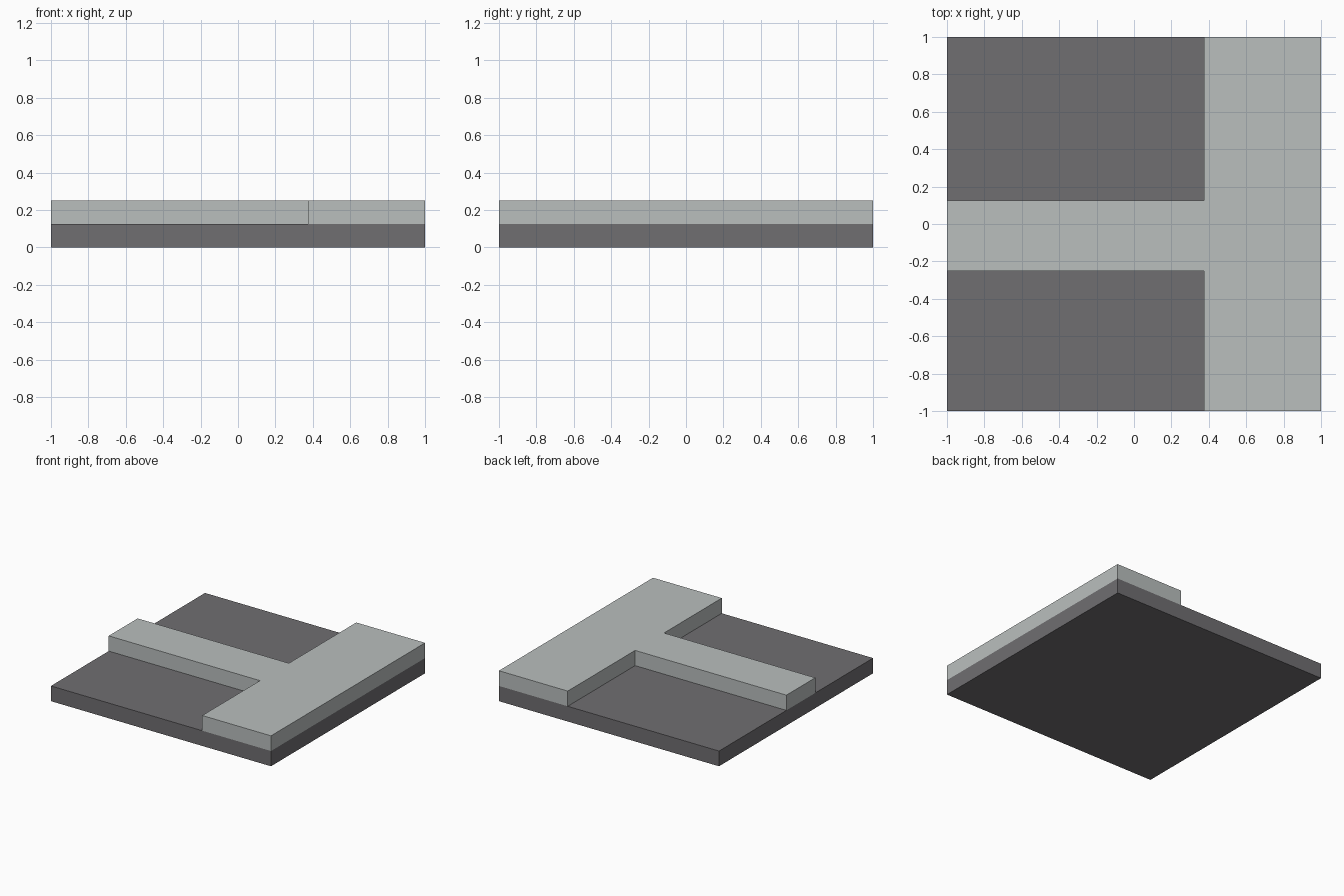
import bpy
import bmesh

cube = bpy.data.objects.get("Cube")
if cube:
    bpy.data.objects.remove(cube, do_unlink=True)


def make_material(name, color):
    mat = bpy.data.materials.new(name)
    mat.use_nodes = True
    mat.diffuse_color = color
    mat.node_tree.nodes["Principled BSDF"].inputs["Base Color"].default_value = color
    return mat


def make_slab(name, outline, bottom, top, mat):
    """Extrude a counter-clockwise outline from bottom to top."""
    bm = bmesh.new()
    face = bm.faces.new([bm.verts.new((x, y, bottom)) for x, y in outline])
    result = bmesh.ops.extrude_face_region(bm, geom=[face], use_keep_orig=True)
    raised = [v for v in result["geom"] if isinstance(v, bmesh.types.BMVert)]
    bmesh.ops.translate(bm, verts=raised, vec=(0, 0, top - bottom))
    bmesh.ops.recalc_face_normals(bm, faces=bm.faces)
    mesh = bpy.data.meshes.new(name)
    bm.to_mesh(mesh)
    bm.free()
    mesh.materials.append(mat)
    obj = bpy.data.objects.new(name, mesh)
    bpy.context.collection.objects.link(obj)
    return obj


dark_grey = make_material("dark grey", (0.162, 0.156, 0.165, 1))
light_grey = make_material("light grey", (0.49, 0.52, 0.515, 1))

layer = 0.125      # thickness of each layer
edge = 0.375       # inner edge of the wide strip
front, back = -0.25, 0.125   # sides of the narrow arm

# Square base
square = [(-1, -1), (1, -1), (1, 1), (-1, 1)]
make_slab("base_plate", square, 0, layer, dark_grey)

# Raised T-shaped walkway: wide strip with a narrow arm
tee = [(edge, -1), (1, -1), (1, 1), (edge, 1),
       (edge, back), (-1, back), (-1, front), (edge, front)]
make_slab("raised_walkway", tee, layer, 2 * layer, light_grey)
